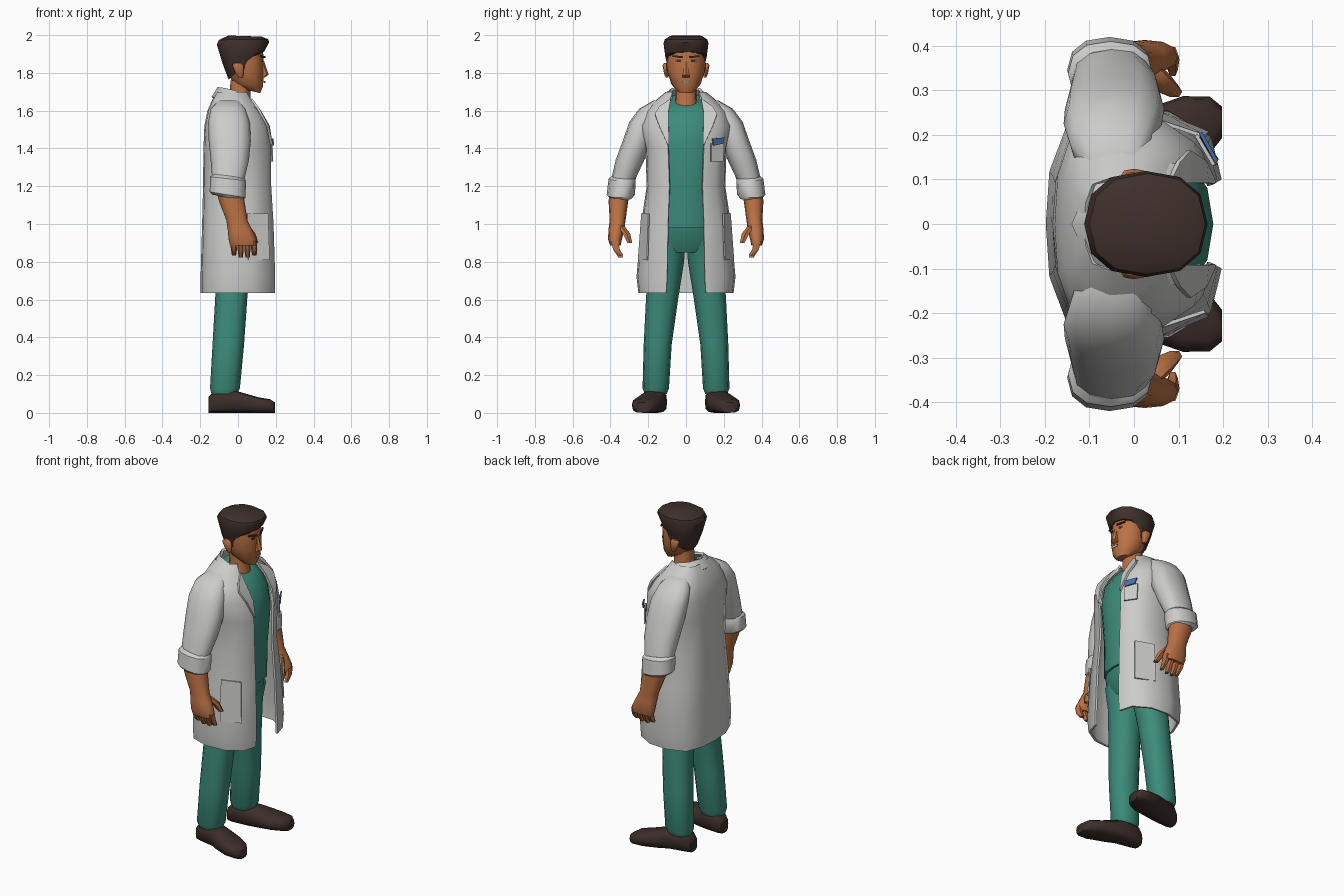
import bpy, bmesh, math
from mathutils import Vector


def material(name, rgb):
    m = bpy.data.materials.new(name)
    m.diffuse_color = (*rgb, 1)
    return m


COAT = material("coat_grey", (0.60, 0.60, 0.59))
TEAL = material("scrubs_teal", (0.045, 0.26, 0.195))
SKIN = material("skin", (0.50, 0.165, 0.058))
HAIR = material("hair_brown", (0.050, 0.029, 0.024))
SHOE = material("shoe_brown", (0.046, 0.027, 0.023))
BLUE = material("badge_blue", (0.06, 0.16, 0.42))
WHITE = material("teeth_white", (0.75, 0.72, 0.68))


def grid(name, rows, mat, closed=False, cap=False, thick=0.0, angle=50):
    """Skin rows of points with quads; optional closing, end caps and thickness."""
    bm = bmesh.new()
    vs = [[bm.verts.new(p) for p in r] for r in rows]
    n = len(rows[0])
    for a, b in zip(vs, vs[1:]):
        for i in range(n if closed else n - 1):
            j = (i + 1) % n
            bm.faces.new((a[i], a[j], b[j], b[i]))
    if cap:
        bm.faces.new(vs[0])
        bm.faces.new(vs[-1])
    bmesh.ops.recalc_face_normals(bm, faces=bm.faces)
    if thick:
        bmesh.ops.solidify(bm, geom=bm.faces[:], thickness=thick)
        bmesh.ops.recalc_face_normals(bm, faces=bm.faces)
    for f in bm.faces:
        f.smooth = True
    for e in bm.edges:
        if len(e.link_faces) == 2 and e.calc_face_angle(0) > math.radians(angle):
            e.smooth = False
    me = bpy.data.meshes.new(name)
    bm.to_mesh(me)
    bm.free()
    me.materials.append(mat)
    ob = bpy.data.objects.new(name, me)
    bpy.context.collection.objects.link(ob)
    return ob


def loft(name, rings, mat, side=1, n=12, p=0.85, angle=50):
    """Rings are (x_back, z_back, x_front, z_front, y_centre, y_radius)."""
    rows = []
    for xb, zb, xf, zf, yc, ry in rings:
        row = []
        for i in range(n):
            t = 2 * math.pi * i / n
            c, s = (math.copysign(abs(v) ** p, v) if abs(v) > 1e-6 else 0
                    for v in (math.cos(t), math.sin(t)))
            row.append(((xb + xf) / 2 + c * (xf - xb) / 2, side * (yc + ry * s),
                        (zb + zf) / 2 + c * (zf - zb) / 2))
        rows.append(row)
    return grid(name, rows, mat, True, True, angle=angle)


def level(z, xb, xf, yc, ry):
    return (xb, z, xf, z, yc, ry)


def plate(name, top, bottom, mat, side=1, thick=0.008):
    flip = lambda r: [(x, y * side, z) for x, y, z in r]
    return grid(name, [flip(top), flip(bottom)], mat, thick=thick)


# open coat body: z, x_front, x_back, half width, half opening
rows = []
for z, xf, xb, w, o in [(0.635, .195, -.198, .252, .105), (0.72, .197, -.198, .262, .10),
                        (1.0, .188, -.190, .238, .095), (1.2, .176, -.185, .208, .088),
                        (1.4, .176, -.183, .215, .095), (1.52, .155, -.178, .245, .10),
                        (1.6, .112, -.162, .215, .10), (1.66, .068, -.135, .155, .085),
                        (1.70, .045, -.112, .105, .07)]:
    d = xf - xb
    half = [(xf, o), (xf - .06 * d, .75 * w), (xf - .3 * d, .97 * w), (xf - .6 * d, w),
            (xb + .12 * d, .85 * w), (xb + .02 * d, .45 * w)]
    rows.append([(x, y, z) for x, y in half] + [(xb, 0, z)] +
                [(x, -y, z) for x, y in reversed(half)])
grid("coat_body", rows, COAT, thick=0.012, angle=60)

# folded collar around the neck
inner = [(.055, .075, 1.675), (-.01, .088, 1.705), (-.07, .075, 1.72)]
outer = [(.10, .135, 1.615), (.0, .145, 1.665), (-.095, .105, 1.675)]
mir = lambda h, m: h + [m] + [(x, -y, z) for x, y, z in reversed(h)]
grid("coat_collar", [mir(inner, (-.108, 0, 1.725)), mir(outer, (-.14, 0, 1.672))],
     COAT, thick=0.014)

# shirt, pelvis and neck
loft("scrub_shirt", [level(.98, -.13, .150, 0, .165), level(1.2, -.13, .160, 0, .155),
                     level(1.42, -.14, .178, 0, .165), level(1.53, -.14, .152, 0, .17),
                     (-.12, 1.62, .105, 1.60, 0, .15), (-.08, 1.69, .075, 1.625, 0, .09)],
     TEAL, n=14)
loft("trouser_hips", [level(.85, -.12, .085, 0, .14), level(.92, -.13, .125, 0, .17),
                      level(1.0, -.13, .142, 0, .165)], TEAL, n=14)
loft("neck", [level(1.58, -.05, .085, 0, .07), level(1.65, -.045, .065, 0, .056),
              level(1.76, -.04, .065, 0, .055)], SKIN)

# head with nose, and the swept hair cap
loft("head", [(.02, 1.715, .118, 1.693, 0, .045), (-.03, 1.75, .132, 1.728, 0, .077),
              level(1.80, -.05, .137, 0, .097), level(1.87, -.06, .136, 0, .102),
              level(1.95, -.06, .13, 0, .095)], SKIN, p=.95)
loft("nose", [level(1.775, .11, .140, 0, .02), level(1.79, .11, .162, 0, .021),
              level(1.86, .11, .139, 0, .010)], SKIN, n=6)
loft("hair", [(-.05, 1.765, .105, 1.905, 0, .094), (-.082, 1.85, .138, 1.912, 0, .109),
              (-.112, 1.95, .165, 1.962, 0, .119), (-.10, 1.975, .160, 1.978, 0, .113),
              (-.05, 1.998, .125, 1.992, 0, .085)], HAIR, n=12, angle=35)
plate("mouth", [(.137, -.022, 1.757), (.142, 0, 1.757), (.137, .022, 1.757)],
      [(.135, -.020, 1.747), (.140, 0, 1.747), (.135, .020, 1.747)], WHITE, thick=.004)

for s, tag in ((1, "left"), (-1, "right")):
    # face details
    plate("eyebrow_" + tag, [(.138, .018, 1.888), (.117, .068, 1.893)],
          [(.138, .018, 1.878), (.117, .068, 1.885)], HAIR, s)
    plate("eye_" + tag, [(.134, .027, 1.871), (.122, .055, 1.871)],
          [(.134, .027, 1.858), (.122, .055, 1.858)], HAIR, s, .006)
    loft("ear_" + tag, [level(1.775, .005, .025, .10, .008), level(1.80, -.015, .03, .105, .012),
                        level(1.84, -.03, .03, .108, .016), level(1.852, -.02, .015, .108, .008)],
         SKIN, s, 8)
    loft("sideburn_" + tag, [level(1.81, .015, .03, .094, .009), level(1.90, .0, .075, .094, .014)],
         HAIR, s, 6)

    # sleeve and rolled cuff
    loft("sleeve_" + tag, [level(1.655, -.10, .01, .13, .04), level(1.61, -.145, .04, .185, .063),
                           level(1.54, -.158, .062, .225, .075), level(1.44, -.155, .068, .258, .077),
                           level(1.34, -.145, .058, .296, .076), level(1.22, -.135, .03, .338, .062)],
         COAT, s)
    loft("sleeve_cuff_" + tag, [(-.130, 1.265, .03, 1.245, .332, .060),
                                (-.148, 1.25, .042, 1.23, .338, .072),
                                (-.150, 1.17, .040, 1.14, .345, .075),
                                (-.135, 1.155, .025, 1.125, .345, .062)], COAT, s, angle=40)

    # forearm and palm
    loft("forearm_" + tag, [level(1.20, -.12, .02, .345, .056), level(1.12, -.10, .035, .358, .052),
                            level(1.02, -.062, .050, .362, .042), level(.975, -.055, .072, .368, .042),
                            level(.92, -.050, .098, .376, .037), level(.885, -.042, .098, .374, .028)],
         SKIN, s)
    # curled fingers and thumb
    for i in range(4):
        x = -.040 + .036 * i
        drop = (.012, .0, .0, .01)[i]
        loft(f"finger_{tag}_{i + 1}",
             [level(.91, x, x + .032, .378, .022), level(.865, x + .002, x + .034, .368, .020),
              level(.822 + drop, x + .008, x + .030, .345, .014)], SKIN, s, 6)
    loft("thumb_" + tag, [level(.99, .02, .06, .345, .020), level(.95, .045, .092, .315, .022),
                          level(.90, .075, .108, .297, .014)], SKIN, s, 6)

    # trouser leg and shoe
    loft("trouser_leg_" + tag, [level(.10, -.14, -.005, .160, .058), level(.13, -.148, .01, .160, .070),
                                level(.36, -.135, .032, .150, .074), level(.62, -.12, .05, .125, .086),
                                level(.80, -.125, .075, .100, .090), level(.92, -.13, .11, .088, .085)],
         TEAL, s)
    loft("shoe_" + tag, [(x, 0, x, top, yc, ry) for x, top, yc, ry in
                         [(-.156, .085, .150, .036), (-.125, .115, .152, .052),
                          (-.03, .122, .165, .062), (.03, .105, .185, .074),
                          (.11, .082, .207, .080), (.17, .072, .222, .064),
                          (.197, .055, .228, .036)]], SHOE, s, 12, .65)

    # lapel, hip pocket
    grid("lapel_" + tag, [[(x, s * y, z) for x, y, z in r] for r in
                          ([(.075, .080, 1.665), (.122, .092, 1.60), (.168, .092, 1.52), (.182, .090, 1.42)],
                           [(.105, .140, 1.625), (.128, .165, 1.585), (.163, .142, 1.52), (.184, .097, 1.42)])],
         COAT, thick=.012)
    plate("hip_pocket_" + tag, [(.160, .200, 1.055), (.050, .237, 1.055)],
          [(.168, .208, .81), (.055, .255, .81)], COAT, s)

# chest pocket with blue badge
plate("chest_pocket", [(.176, .130, 1.425), (.136, .198, 1.425)],
      [(.180, .130, 1.33), (.138, .193, 1.33)], COAT)
plate("badge", [(.182, .138, 1.452), (.146, .203, 1.458)],
      [(.183, .142, 1.415), (.150, .190, 1.425)], BLUE)
